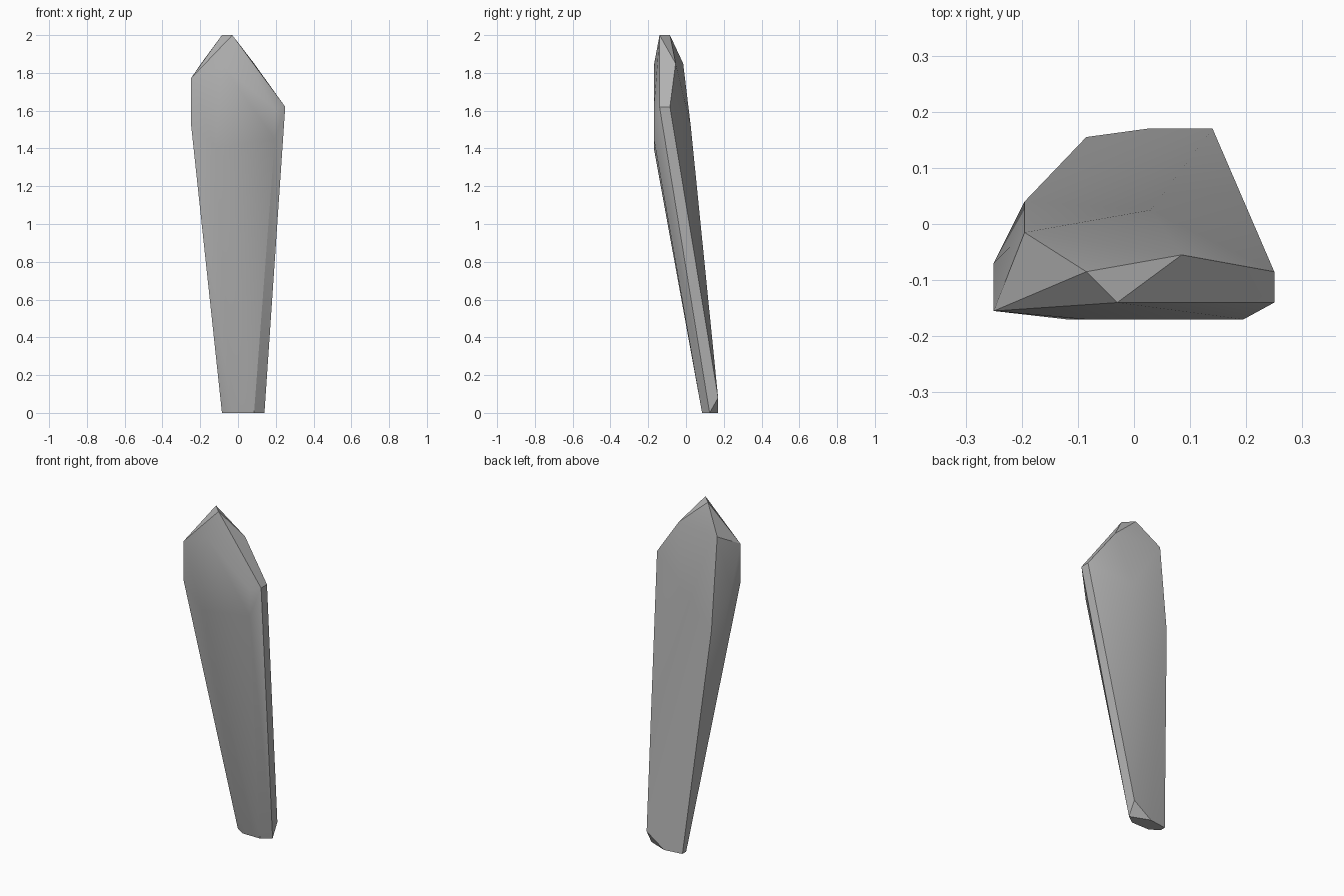
import bpy
import bmesh
import math

cube = bpy.data.objects.get("Cube")
if cube:
    bpy.data.objects.remove(cube, do_unlink=True)

# Stone colour
stone = bpy.data.materials.new("stone_grey")
stone.use_nodes = True
grey = (0.45, 0.45, 0.45, 1.0)
stone.diffuse_color = grey
stone.node_tree.nodes["Principled BSDF"].inputs["Base Color"].default_value = grey

# Corner points of the leaning shard, grouped by region
tip = [(-0.03, -0.14, 2), (-0.085, -0.085, 2)]
left_shoulder = [(-0.25, -0.155, 1.77), (-0.25, -0.155, 1.54),
                 (-0.25, -0.07, 1.54), (-0.195, -0.015, 1.85), (-0.195, 0.04, 1.31)]
right_shoulder = [(0.25, -0.14, 1.62), (0.25, -0.085, 1.62), (0.085, -0.055, 1.85)]
front_bulge = [(-0.085, -0.17, 1.84), (0.195, -0.17, 1.61),
               (0.195, -0.17, 1.45), (-0.12, -0.17, 1.4)]
back_ridge = [(0.03, 0.025, 1.52)]
foot = [(-0.085, 0.155, 0), (-0.085, 0.12, 0), (-0.03, 0.085, 0), (0.085, 0.085, 0),
        (0.14, 0.125, 0), (0.025, 0.17, 0), (0.14, 0.17, 0.08)]

# Wrap the points in a convex skin
bm = bmesh.new()
for point in tip + left_shoulder + right_shoulder + front_bulge + back_ridge + foot:
    bm.verts.new(point)
hull = bmesh.ops.convex_hull(bm, input=bm.verts[:])
loose = [v for v in bm.verts if not v.link_faces]
bmesh.ops.delete(bm, geom=loose, context='VERTS')
bmesh.ops.dissolve_limit(bm, angle_limit=math.radians(1),
                         verts=bm.verts[:], edges=bm.edges[:])
bmesh.ops.recalc_face_normals(bm, faces=bm.faces[:])

mesh = bpy.data.meshes.new("stone_shard")
bm.to_mesh(mesh)
bm.free()
mesh.materials.append(stone)
shard = bpy.data.objects.new("stone_shard", mesh)
bpy.context.collection.objects.link(shard)

# Soft broad facets with crisp edges
bpy.ops.object.select_all(action='DESELECT')
shard.select_set(True)
bpy.context.view_layer.objects.active = shard
bpy.ops.object.shade_smooth_by_angle(angle=math.radians(30))
